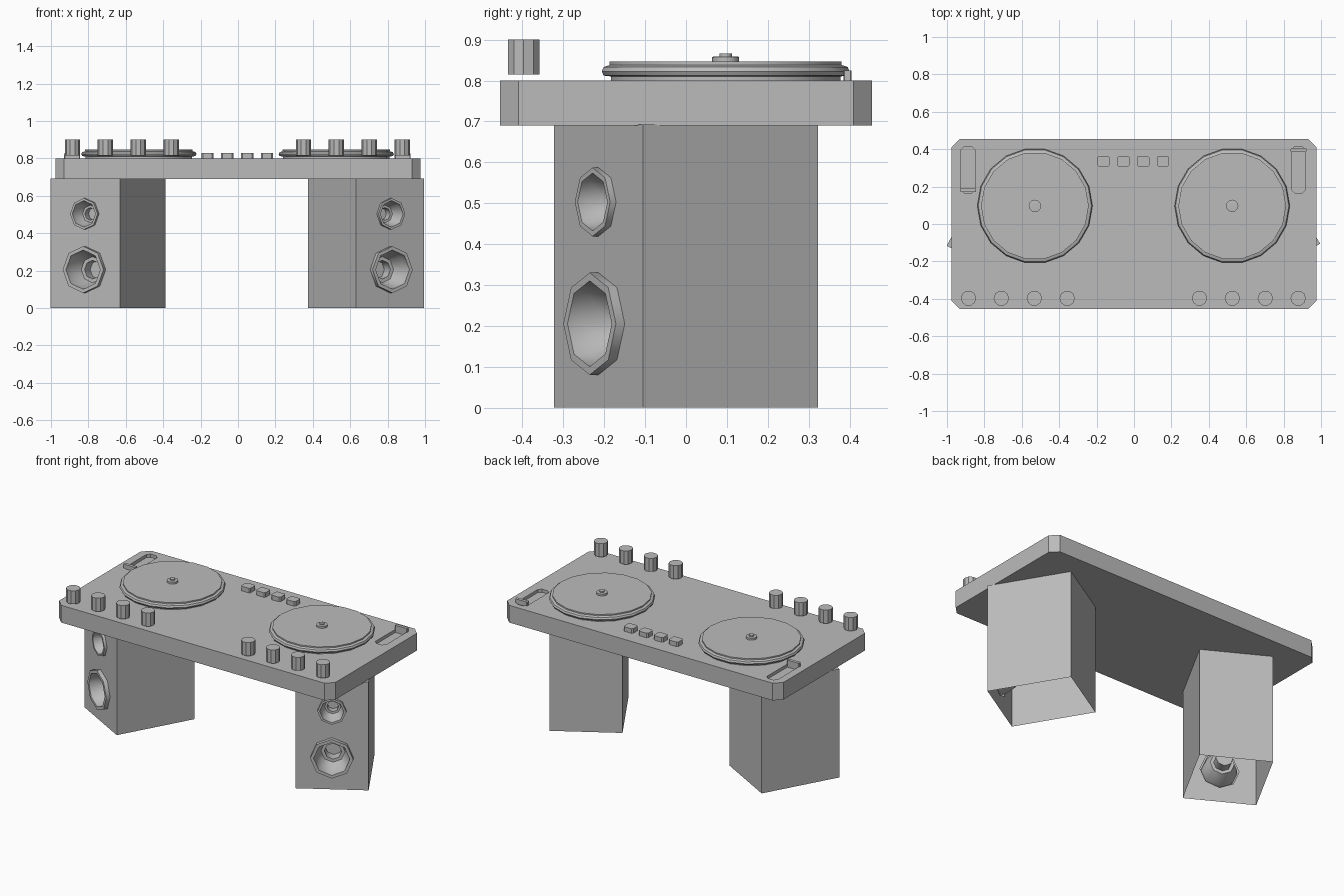
import bpy, bmesh
from math import sin, cos, pi, radians
from mathutils import Vector

cube = bpy.data.objects.get("Cube")
if cube:
    bpy.data.objects.remove(cube, do_unlink=True)

# Single plain grey for everything
GREY = (0.5, 0.5, 0.5, 1)
grey = bpy.data.materials.new("plain_grey")
grey.use_nodes = True
grey.diffuse_color = GREY
grey.node_tree.nodes["Principled BSDF"].inputs["Base Color"].default_value = GREY


def finish(bm, name, loc, rot=(0, 0, 0), smooth=30):
    """Turn a bmesh into a placed, shaded object."""
    bmesh.ops.recalc_face_normals(bm, faces=bm.faces[:])
    mesh = bpy.data.meshes.new(name)
    bm.to_mesh(mesh)
    bm.free()
    mesh.materials.append(grey)
    obj = bpy.data.objects.new(name, mesh)
    bpy.context.collection.objects.link(obj)
    obj.location, obj.rotation_euler = loc, rot
    bpy.ops.object.select_all(action='DESELECT')
    obj.select_set(True)
    bpy.context.view_layer.objects.active = obj
    bpy.ops.object.shade_smooth_by_angle(angle=radians(smooth))
    return obj


def circle(n, r, cx=0, cy=0):
    return [(cx + r * cos(2 * pi * i / n), cy + r * sin(2 * pi * i / n)) for i in range(n)]


def chamfered(w, d, c):
    """Rectangle outline with cut corners, centred on the origin."""
    q = [(w, d - c), (w - c, d)]
    half = q + [(-x, y) for x, y in reversed(q)]
    return half + [(-x, -y) for x, y in half]


def slab(name, outline, holes, depth, hole_depth, loc, rot=(0, 0, 0), skip=()):
    """Face with holes, walled backwards; skip lists outline edges left open."""
    bm = bmesh.new()
    loops = []
    for pts in [outline] + holes:
        vs = [bm.verts.new((x, y, 0)) for x, y in pts]
        for i in range(len(vs)):
            bm.edges.new((vs[i - 1], vs[i]))
        loops.append(vs)
    bmesh.ops.triangle_fill(bm, edges=bm.edges[:], use_beauty=True, normal=(0, 0, 1))
    for k, vs in enumerate(loops):
        drop = hole_depth if k else depth
        if not drop:
            continue
        low = [bm.verts.new(v.co - Vector((0, 0, drop))) for v in vs]
        for i in range(len(vs)):
            if k or i not in skip:
                bm.faces.new((vs[i - 1], vs[i], low[i], low[i - 1]))
        bm.faces.new(low)
    return finish(bm, name, loc, rot)


def lathe(name, profile, n, loc, rot=(0, 0, 0), smooth=30, caps=(True, True)):
    """Revolve (radius, height) points around local z."""
    bm = bmesh.new()
    rings = [[bm.verts.new((x, y, z)) for x, y in circle(n, r)] for r, z in profile]
    for a, b in zip(rings, rings[1:]):
        for i in range(n):
            bm.faces.new((a[i - 1], a[i], b[i], b[i - 1]))
    for ring, cap in zip((rings[0], rings[-1]), caps):
        if cap:
            bm.faces.new(ring)
    return finish(bm, name, loc, rot, smooth)


# Deck with two recessed fader slots
TOP = 0.80


def slot(cx, cy):
    return [(cx + x, cy + y) for x, y in chamfered(0.038, 0.125, 0.018)]


slab("deck", chamfered(0.975, 0.455, 0.045), [slot(-0.887, 0.29), slot(0.88, 0.29)],
     0.11, 0.02, (0, 0, TOP))

# Fader caps
for side, x, y in (("right", -0.887, 0.18), ("left", 0.88, 0.395)):
    slab("fader_" + side, chamfered(0.042, 0.01, 0.003), [], 0.045, 0, (x, y, 0.825))

# Platters with spindles
platter = [(0.285, 0), (0.285, 0.01), (0.303, 0.012), (0.308, 0.022), (0.303, 0.033),
           (0.288, 0.038), (0.288, 0.046)]
spindle = [(0.033, 0), (0.033, 0.013), (0.015, 0.014), (0.015, 0.021)]
for side, x in (("right", -0.53), ("left", 0.525)):
    lathe("platter_" + side, platter, 18, (x, 0.097, TOP))
    lathe("spindle_" + side, spindle, 12, (x, 0.097, TOP + 0.045))

# Row of knobs along the front
for start in (-0.885, 0.35):
    for i in range(4):
        lathe("knob", [(0.041, 0), (0.041, 0.085)], 10, (start + 0.176 * i, -0.397, 0.815),
              smooth=20)

# Pad buttons at the back
for i in range(4):
    slab("button", chamfered(0.033, 0.029, 0.008), [], 0.03, 0,
         (-0.163 + 0.106 * i, 0.335, TOP + 0.029))


# Loudspeakers: open-bottomed cabinets with recessed drivers
def driver_profile(r):
    return [(r, 0), (r, 0.2 * r), (0.84 * r, 0.2 * r), (0.8 * r, -0.1 * r),
            (0.56 * r, -0.65 * r), (0.4 * r, -0.65 * r), (0.4 * r, -1.15 * r)]


W, D, H = 0.212, 0.5, 0.692
drivers = {"woofer": (0.125, 0.205), "tweeter": (0.084, 0.503)}
for side, cx, angle in (("right", -0.695, -29), ("left", 0.685, 31)):
    a = radians(angle)
    rot = (pi / 2, 0, a)
    front = Vector((cx + D / 2 * sin(a), -D / 2 * cos(a), 0))
    outline = [(-W, 0), (W, 0), (W, H), (-W, H)]
    holes = [circle(8, 0.9 * r, 0, z) for r, z in drivers.values()]
    slab("cabinet_" + side, outline, holes, D, 0, front, rot, skip=(1,))
    for name, (r, z) in drivers.items():
        lathe(name + "_" + side, driver_profile(r), 8, front + Vector((0, 0, z)), rot,
              smooth=46, caps=(False, True))
